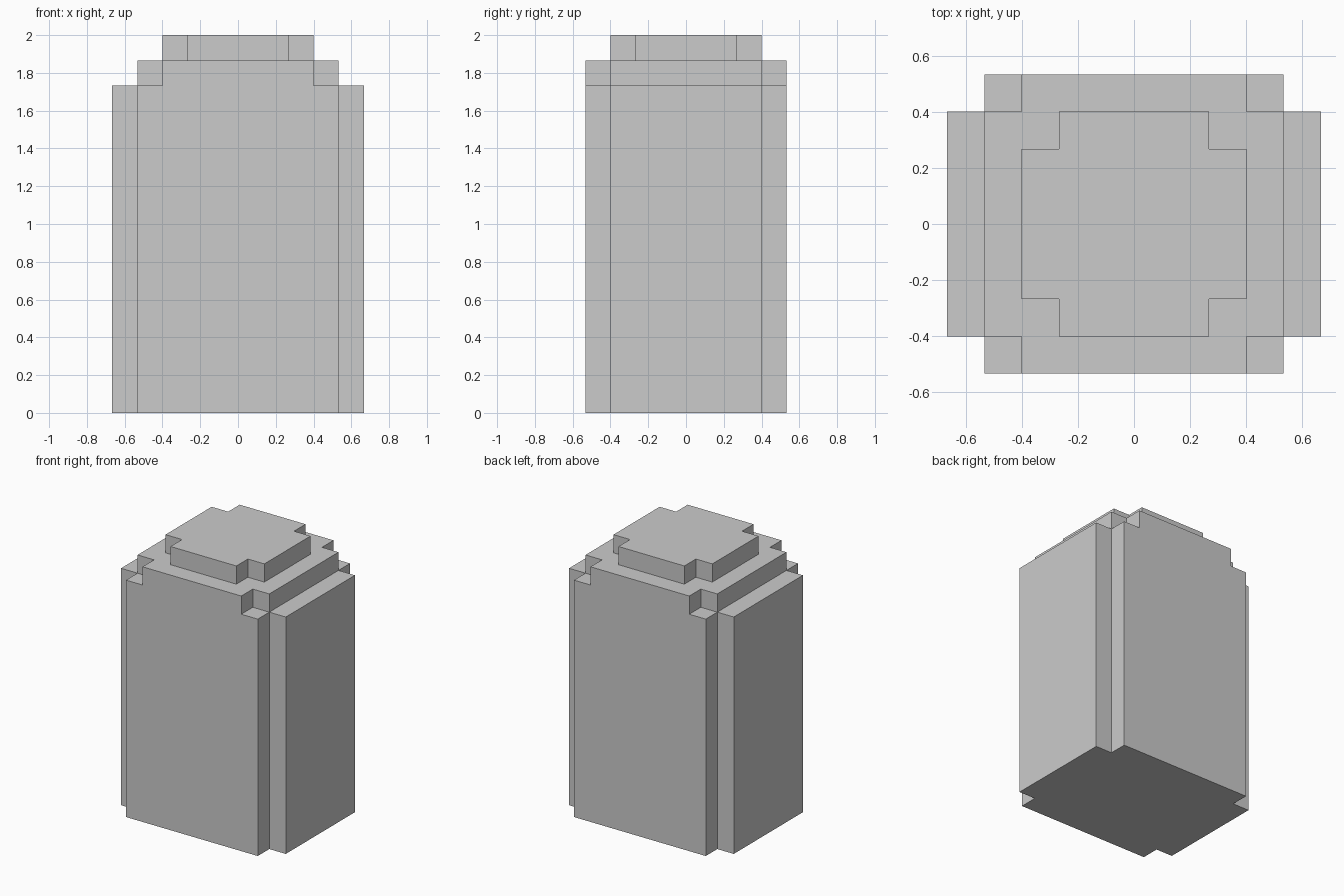
import bpy, bmesh
from mathutils import Vector

if "Cube" in bpy.data.objects:
    bpy.data.objects.remove(bpy.data.objects["Cube"])

U = 2 / 15  # block size

# Tiers in blocks, for one quarter: half width, half depth, top; each lacks its corner block
TIERS = [(5, 4, 13), (4, 4, 14), (3, 3, 15)]


def height(i, j):
    return max([top for w, d, top in TIERS
                if i < w and j < d and (i, j) != (w - 1, d - 1)], default=0)


def filled(i, j, k):
    # negative x and y count as filled, leaving the mirror planes open
    return k >= 0 and k < height(max(i, 0), max(j, 0))


# Quarter shell: only the exposed block faces
bm = bmesh.new()
for i in range(5):
    for j in range(4):
        for k in range(height(i, j)):
            for axis in range(3):
                for side in (0, 1):
                    step = [i, j, k]
                    step[axis] += 2 * side - 1
                    if filled(*step):
                        continue
                    quad = []
                    for a, b in ((0, 0), (1, 0), (1, 1), (0, 1)):
                        p = Vector((i, j, k))
                        p[axis] += side
                        p[(axis + 1) % 3] += a
                        p[(axis + 2) % 3] += b
                        quad.append(bm.verts.new(p * U))
                    bm.faces.new(quad if side else quad[::-1])

# Merge the blocks into large flat faces
bmesh.ops.remove_doubles(bm, verts=bm.verts[:], dist=0.001)
bmesh.ops.dissolve_limit(bm, angle_limit=0.01, verts=bm.verts[:], edges=bm.edges[:])

mesh = bpy.data.meshes.new("stepped_block")
bm.to_mesh(mesh)
bm.free()
block = bpy.data.objects.new("stepped_block", mesh)
bpy.context.collection.objects.link(block)

# Mirror the quarter into the full block
mirror = block.modifiers.new("mirror", 'MIRROR')
mirror.use_axis = (True, True, False)
